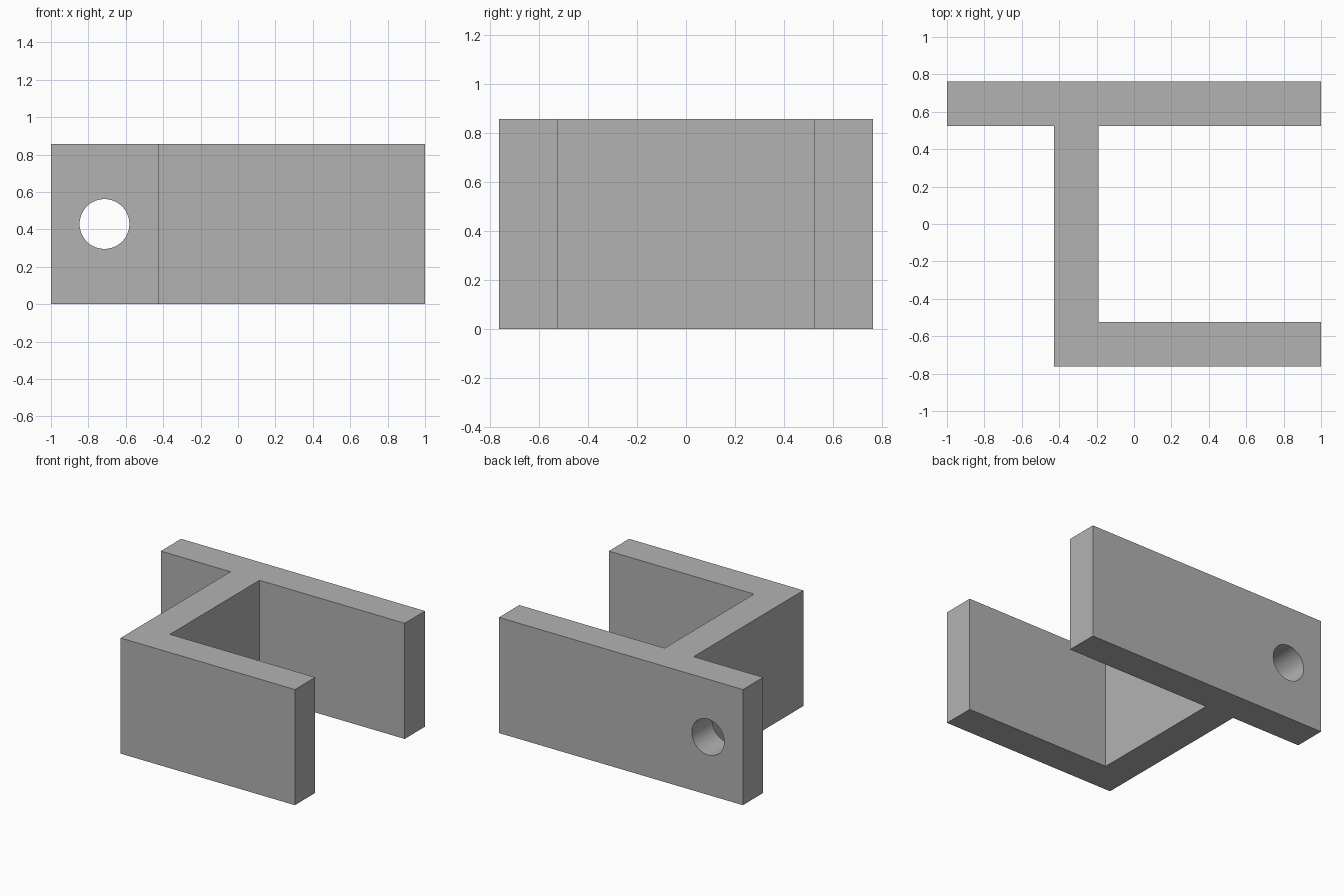
import bpy
import bmesh
from math import pi
from mathutils import Matrix, Vector

cube = bpy.data.objects.get("Cube")
if cube:
    bpy.data.objects.remove(cube, do_unlink=True)

HEIGHT = 0.857
WALL = 0.238
HALF_DEPTH = 0.762
WEB_LEFT = -0.429

# Plain grey material
grey = bpy.data.materials.new("grey")
grey.use_nodes = True
colour = (0.448, 0.448, 0.448, 1)
grey.diffuse_color = colour
grey.node_tree.nodes["Principled BSDF"].inputs["Base Color"].default_value = colour


def add_object(name, bm):
    bmesh.ops.recalc_face_normals(bm, faces=bm.faces)
    mesh = bpy.data.meshes.new(name)
    bm.to_mesh(mesh)
    bm.free()
    mesh.materials.append(grey)
    obj = bpy.data.objects.new(name, mesh)
    bpy.context.collection.objects.link(obj)
    return obj


# Bracket: long back plate, web and front flange as one extruded outline
inner = HALF_DEPTH - WALL
web_right = WEB_LEFT + WALL
outline = [
    (-1, HALF_DEPTH), (-1, inner), (WEB_LEFT, inner), (WEB_LEFT, -HALF_DEPTH),
    (1, -HALF_DEPTH), (1, -inner), (web_right, -inner), (web_right, inner),
    (1, inner), (1, HALF_DEPTH),
]
bm = bmesh.new()
base = bm.faces.new([bm.verts.new((x, y, 0)) for x, y in outline])
top = bmesh.ops.extrude_face_region(bm, geom=[base])["geom"]
bmesh.ops.translate(bm, vec=Vector((0, 0, HEIGHT)),
                    verts=[v for v in top if isinstance(v, bmesh.types.BMVert)])
bracket = add_object("bracket", bm)

# Round hole through the free end of the back plate
bm = bmesh.new()
place = Matrix.Translation((-0.714, HALF_DEPTH - WALL / 2, HEIGHT / 2)) @ Matrix.Rotation(pi / 2, 4, "X")
bmesh.ops.create_cone(bm, cap_ends=True, segments=64, radius1=0.133,
                      radius2=0.133, depth=WALL * 2, matrix=place)
cutter = add_object("hole_cutter", bm)
cutter.hide_render = True
cutter.hide_viewport = True

cut = bracket.modifiers.new("hole", "BOOLEAN")
cut.operation = "DIFFERENCE"
cut.solver = "EXACT"
cut.object = cutter

# Apply the cut, drop the cutter and smooth the bore
bpy.context.view_layer.objects.active = bracket
bracket.select_set(True)
bpy.ops.object.modifier_apply(modifier=cut.name)
bpy.data.objects.remove(cutter, do_unlink=True)
bpy.ops.object.shade_smooth_by_angle()
